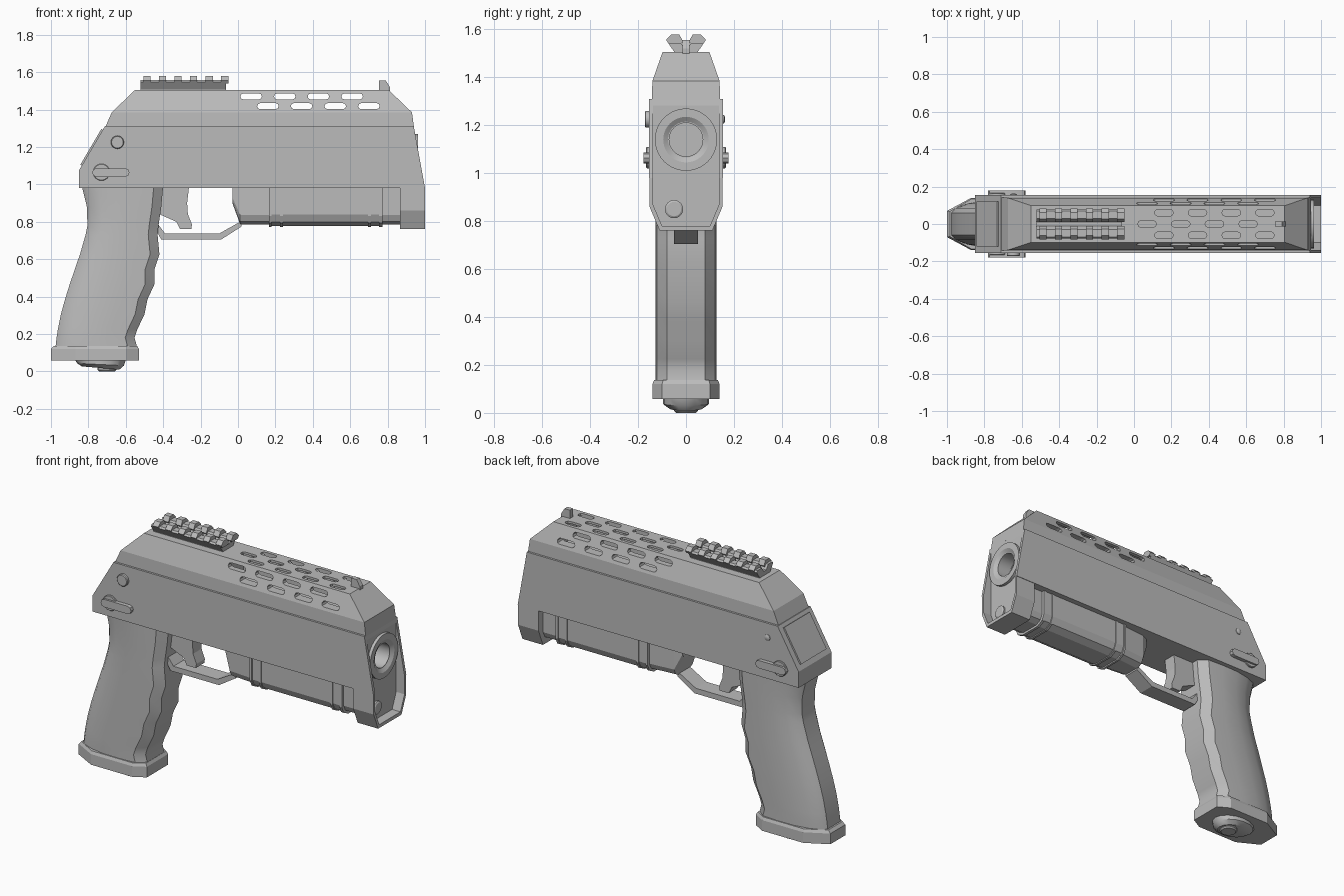
import bpy, bmesh, math
from mathutils import Vector

if "Cube" in bpy.data.objects:
    bpy.data.objects.remove(bpy.data.objects["Cube"])

grey = bpy.data.materials.new("gunmetal grey")
grey.diffuse_color = (0.5, 0.5, 0.5, 1)
grey.use_nodes = True
grey.node_tree.nodes["Principled BSDF"].inputs["Base Color"].default_value = grey.diffuse_color


def loft(name, rings, smooth=None):
    """Skin a list of equal-length rings and cap both ends."""
    bm = bmesh.new()
    vs = [[bm.verts.new(p) for p in r] for r in rings]
    n = len(rings[0])
    for a, b in zip(vs, vs[1:]):
        for i in range(n):
            j = (i + 1) % n
            bm.faces.new((a[i], a[j], b[j], b[i]))
    bm.faces.new(vs[0])
    bm.faces.new(vs[-1])
    bmesh.ops.recalc_face_normals(bm, faces=bm.faces)
    me = bpy.data.meshes.new(name)
    bm.to_mesh(me)
    bm.free()
    me.materials.append(grey)
    ob = bpy.data.objects.new(name, me)
    bpy.context.collection.objects.link(ob)
    if smooth:
        bpy.ops.object.select_all(action='DESELECT')
        ob.select_set(True)
        bpy.context.view_layer.objects.active = ob
        bpy.ops.object.shade_smooth_by_angle(angle=math.radians(smooth))
    return ob


def put(axis, d, u, v):
    return {'x': (d, u, v), 'y': (u, d, v), 'z': (u, v, d)}[axis]


def prism(name, axis, pts, a, b, smooth=None):
    return loft(name, [[put(axis, d, u, v) for u, v in pts] for d in (a, b)], smooth)


def lathe(name, axis, u, v, prof, n=32):
    """Circles of (position, radius) along an axis through (u, v)."""
    ang = [2 * math.pi * i / n for i in range(n)]
    return loft(name, [[put(axis, d, u + r * math.cos(t), v + r * math.sin(t)) for t in ang]
                       for d, r in prof], 30)


def box(name, x0, x1, y0, y1, z0, z1):
    return prism(name, 'z', [(x0, y0), (x1, y0), (x1, y1), (x0, y1)], z0, z1)


def cut(ob, cutters):
    for c in cutters:
        m = ob.modifiers.new("cut", 'BOOLEAN')
        m.operation, m.solver, m.object = 'DIFFERENCE', 'EXACT', c
    dg = bpy.context.evaluated_depsgraph_get()
    me = bpy.data.meshes.new_from_object(ob.evaluated_get(dg))
    ob.modifiers.clear()
    ob.data = me


def discard(obs):
    for c in obs:
        bpy.data.objects.remove(c)


def mirrored(pts):
    return pts + [(-u, v) for u, v in reversed(pts)]


def slot(x, c, length=0.115, h=0.034):
    """Rounded slot outline centred on (x, c)."""
    r, a = h / 2, length / 2 - h / 2
    t = [math.pi * k / 4 for k in range(-2, 3)]
    return ([(x + a + r * math.cos(k), c + r * math.sin(k)) for k in t]
            + [(x - a - r * math.cos(k), c - r * math.sin(k)) for k in t])


# Receiver: wide lower housing with raked ends
housing = prism("lower_housing", 'y', [(-.85, .98), (-.85, 1.075), (-.712, 1.31),
                                       (.94, 1.31), (1, .98)], -.155, .155)
front_block = prism("front_block", 'x', mirrored([(.152, .98), (.152, .86), (.11, .76)]), .865, 1)
recess = prism("recess_cutter", 'x', mirrored([(.138, 1.285), (.138, .87), (.1, .78)]), .945, 1.2)
bore = lathe("bore_cutter", 'x', 0, 1.14, [(.85, .1), (1.2, .1)])
cut(housing, [recess, bore])
cut(front_block, [recess])
discard([recess, bore])

# Upper cover: tapered, hollow, with slots in sides and top
cover = loft("upper_cover", [[(x0, -w, z), (x1, -w, z), (x1, w, z), (x0, w, z)]
                             for z, x0, x1, w in [(1.305, -.71, .941, .143), (1.385, -.675, .93, .14),
                                                  (1.505, -.55, .805, .098)]])
cutters = [box("cavity_cutter", -.02, .78, -.082, .082, 1.36, 1.492)]
for i in range(4):
    a, b = .07 + .18 * i, .16 + .18 * i
    for x, z in ((a, 1.47), (b, 1.418)):
        cutters.append(prism("side_slot_cutter", 'y', slot(x, z, .115, .032), -.3, .3))
    for x, y in ((a, 0), (b, .06), (b, -.06)):
        cutters.append(prism("top_slot_cutter", 'z', slot(x, y, .1, .036), 1.44, 1.6))
cut(cover, cutters)
discard(cutters)

# Muzzle ring and the small boss beneath it
lathe("muzzle_ring", 'x', 0, 1.14, [(.84, .13), (.963, .13), (.963, .095), (.95, .075), (.95, .07), (.86, .07)], 40)
lathe("front_boss", 'x', -.05, .85, [(.93, .038), (.955, .038), (.96, .03)], 24)

# Rear panel lying on the raked back face
d = Vector((.138, 0, .235)).normalized()
nrm = Vector((-d.z, 0, d.x))
o = Vector((-.85, 0, 1.075))
loft("rear_panel", [[o + d * s + nrm * h + Vector((0, y, 0)) for s, y in
                     ((.03, -.12), (.25, -.12), (.25, .12), (.03, .12))] for h in (-.01, .009)])

# Fore-end under the barrel: core with tapered tail, sleeve and bands


def section(w, z0, c):
    return mirrored([(w, .985), (w, z0 + c), (w - c * .3, z0 + c * .35), (w - c, z0)])


loft("fore_end_core", [[(x, y, z) for y, z in section(w, z0, c)] for x, w, z0, c in
                       [(-.03, .075, .90, .03), (.012, .095, .785, .05), (.165, .108, .785, .05),
                        (.87, .108, .785, .05)]])
prism("fore_end_sleeve", 'x', section(.122, .778, .06), .18, .77)
for x0, x1 in ((.165, .178), (.225, .24), (.695, .71), (.755, .772)):
    prism("fore_end_band", 'x', section(.126, .772, .06), x0, x1)

# Trigger and its guard
prism("trigger", 'y', [(-.42, .985), (-.262, .985), (-.272, .9), (-.268, .84), (-.246, .785),
                       (-.25, .76), (-.31, .76), (-.33, .8), (-.42, .84)], -.04, .04)
prism("trigger_guard", 'y', [(-.43, .74), (-.41, .705), (-.09, .705), (.02, .775), (.02, .805),
                             (-.10, .737), (-.39, .737), (-.43, .79)], -.05, .05)

# Grip: lofted outline with a scalloped front strap
grip = [(.99, -.835, -.40), (.95, -.825, -.404), (.88, -.808, -.41), (.78, -.805, -.425), (.73, -.815, -.43),
        (.626, -.845, -.42), (.545, -.873, -.447), (.465, -.9, -.447), (.385, -.925, -.484),
        (.305, -.947, -.5), (.225, -.963, -.538), (.18, -.97, -.553), (.12, -.977, -.537)]
rings = []
for z, xb, xf in grip:
    L = xf - xb
    side = [(xf, .08), (xf - .05, .122), (xf - .35 * L, .128), (xb + .4 * L, .126),
            (xb + .2 * L, .11), (xb + .05 * L, .085), (xb, .06)]
    rings.append([(x, y, z) for x, y in side] + [(x, -y, z) for x, y in reversed(side)])
loft("grip", rings, 35)

# Base plate of the grip with a bevelled upper edge, and a tilted plug
loft("grip_base", [[(x0, -.07 * k, z), (-.87, -.14 * k, z), (-.6, -.14 * k, z), (x1, -.1 * k, z),
                    (x1, .1 * k, z), (-.6, .14 * k, z), (-.87, .14 * k, z), (x0, .07 * k, z)]
                   for z, x0, x1, k in [(.057, -1, -.53, 1), (.12, -1, -.53, 1), (.137, -.985, -.54, .95)]])
plug = []
for drop, rx, ry in ((0, .135, .096), (.022, .125, .096), (.04, .1, .07)):
    ring = []
    for i in range(16):
        t = 2 * math.pi * i / 16
        x = rx * math.cos(t)
        ring.append((-.735 + x, ry * math.sin(t), .06 - drop * (1.05 + 2.2 * x)))
    plug.append(ring)
loft("base_plug", plug, 35)
lathe("plug_button", 'z', -.7, 0, [(.05, .05), (.008, .05), (0, .042)], 20)

# Sight rail: two flared strips with a row of teeth
box("rail_base", -.52, -.065, -.05, .05, 1.5, 1.53)
for s in (-1, 1):
    prism("rail_strip", 'x', [(s * y, z) for y, z in ((.012, 1.5), (.045, 1.5), (.078, 1.548),
                                                      (.07, 1.557), (.03, 1.557), (.012, 1.53))], -.52, -.065)
    for i in range(6):
        x = -.485 + .083 * i
        prism("rail_tooth", 'x', [(s * y, z) for y, z in ((.02, 1.54), (.072, 1.54), (.083, 1.556),
                                                          (.062, 1.578), (.028, 1.578), (.012, 1.55))],
              x - .02, x + .018)

# Front sight
prism("front_sight", 'y', [(.755, 1.5), (.755, 1.555), (.79, 1.555), (.812, 1.52), (.812, 1.49)], -.014, .014)

# Safety levers on both sides, pins near the back
for s in (-1, 1):
    lathe("lever_hub", 'y', -.73, 1.065, [(s * .15, .045), (s * .163, .045), (s * .166, .042)], 24)
    prism("safety_lever", 'y', slot(-.68, 1.063, .2, .046), s * .15, s * .178, 40)
lathe("side_pin", 'y', -.645, 1.225, [(-.15, .035), (-.168, .035), (-.172, .031)], 24)
lathe("side_stud", 'y', -.645, 1.225, [(.15, .02), (.158, .018), (.163, .009)], 16)
